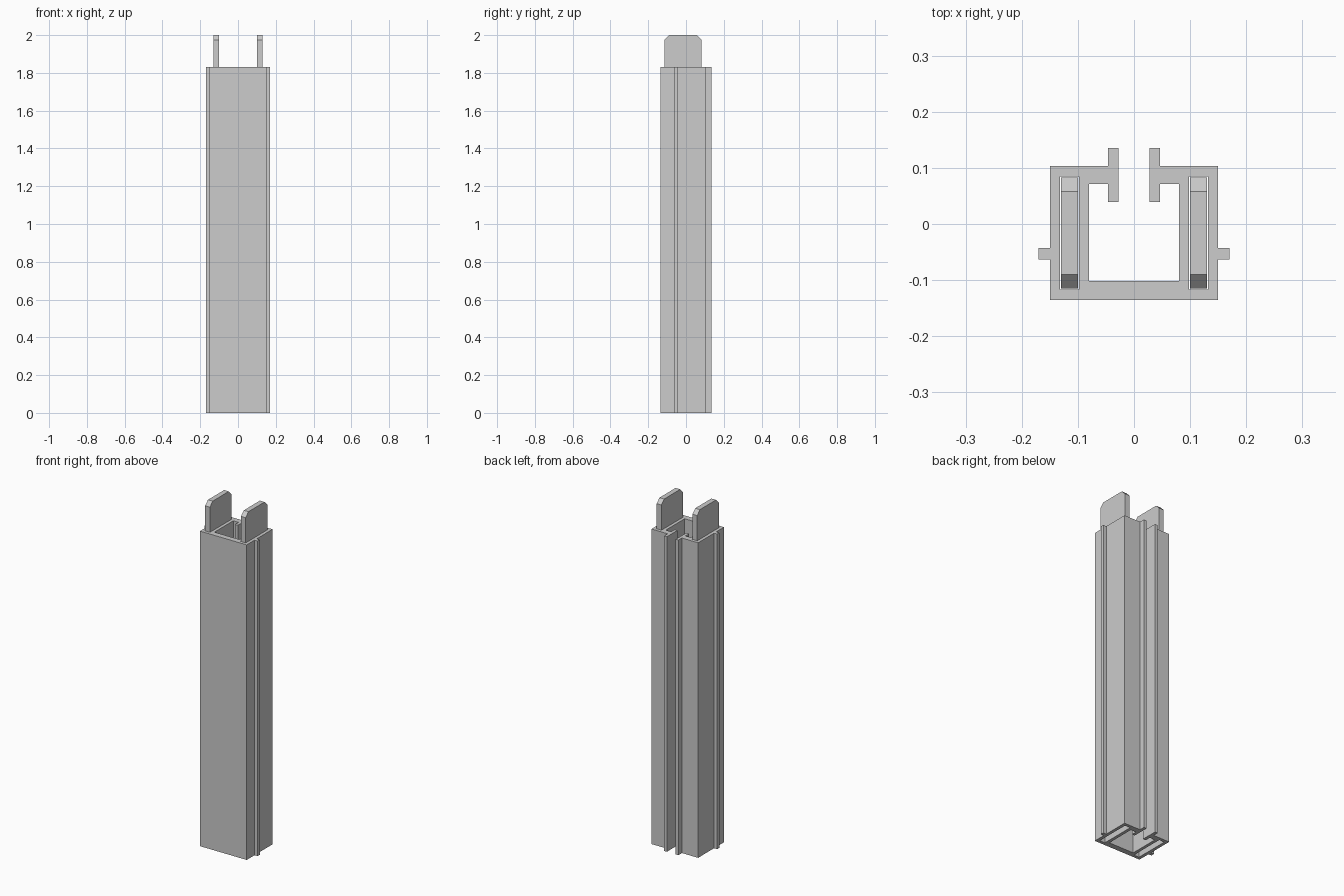
import bpy
import bmesh

HEIGHT = 1.83      # top of the extruded post
TOP = 2.0          # top of the tabs

cube = bpy.data.objects.get("Cube")
if cube:
    bpy.data.objects.remove(cube, do_unlink=True)

grey = bpy.data.materials.new("light grey")
grey.use_nodes = True
colour = (0.604, 0.604, 0.604, 1)
grey.diffuse_color = colour
grey.node_tree.nodes["Principled BSDF"].inputs["Base Color"].default_value = colour


def extrude(name, loops, offset, to_3d):
    """Fill closed outlines (the later ones are holes) and extrude them."""
    bm = bmesh.new()
    for loop in loops:
        verts = [bm.verts.new(to_3d(a, b)) for a, b in loop]
        for i, v in enumerate(verts):
            bm.edges.new((verts[i - 1], v))
    bmesh.ops.triangle_fill(bm, edges=bm.edges[:], use_beauty=True, use_dissolve=False)
    cap = bmesh.ops.extrude_face_region(bm, geom=bm.faces[:], use_keep_orig=True)
    moved = [g for g in cap["geom"] if isinstance(g, bmesh.types.BMVert)]
    bmesh.ops.translate(bm, verts=moved, vec=offset)
    bmesh.ops.dissolve_limit(bm, angle_limit=0.01, verts=bm.verts[:], edges=bm.edges[:])
    bmesh.ops.recalc_face_normals(bm, faces=bm.faces[:])
    mesh = bpy.data.meshes.new(name)
    bm.to_mesh(mesh)
    bm.free()
    mesh.materials.append(grey)
    obj = bpy.data.objects.new(name, mesh)
    bpy.context.collection.objects.link(obj)
    return obj


def rect(x0, x1, y0, y1):
    return [(x0, y0), (x1, y0), (x1, y1), (x0, y1)]


def mirrored(points):
    return [(-x, y) for x, y in reversed(points)]


# Post: C-shaped channel with side ribs, lipped rear opening and two slots
half = [
    (0.15, -0.135), (0.15, -0.063), (0.17, -0.063), (0.17, -0.043), (0.15, -0.043),
    (0.15, 0.103), (0.046, 0.103), (0.046, 0.135), (0.028, 0.135), (0.028, 0.039),
    (0.046, 0.039), (0.046, 0.071), (0.08, 0.071), (0.08, -0.102),
]
slot = rect(0.098, 0.132, -0.117, 0.085)
extrude("channel_post", [half + mirrored(half), slot, mirrored(slot)],
        (0, 0, HEIGHT), lambda x, y: (x, y, 0))

# Tabs: chamfered plates standing in the slots
front, back, cut, base = -0.115, 0.083, 0.025, 1.66
plate = [(front, base), (back, base), (back, TOP - cut), (back - cut, TOP),
         (front + cut, TOP), (front, TOP - cut)]
for name, x in (("left_tab", 0.1), ("right_tab", -0.13)):
    extrude(name, [plate], (0.03, 0, 0), lambda y, z: (x, y, z))
